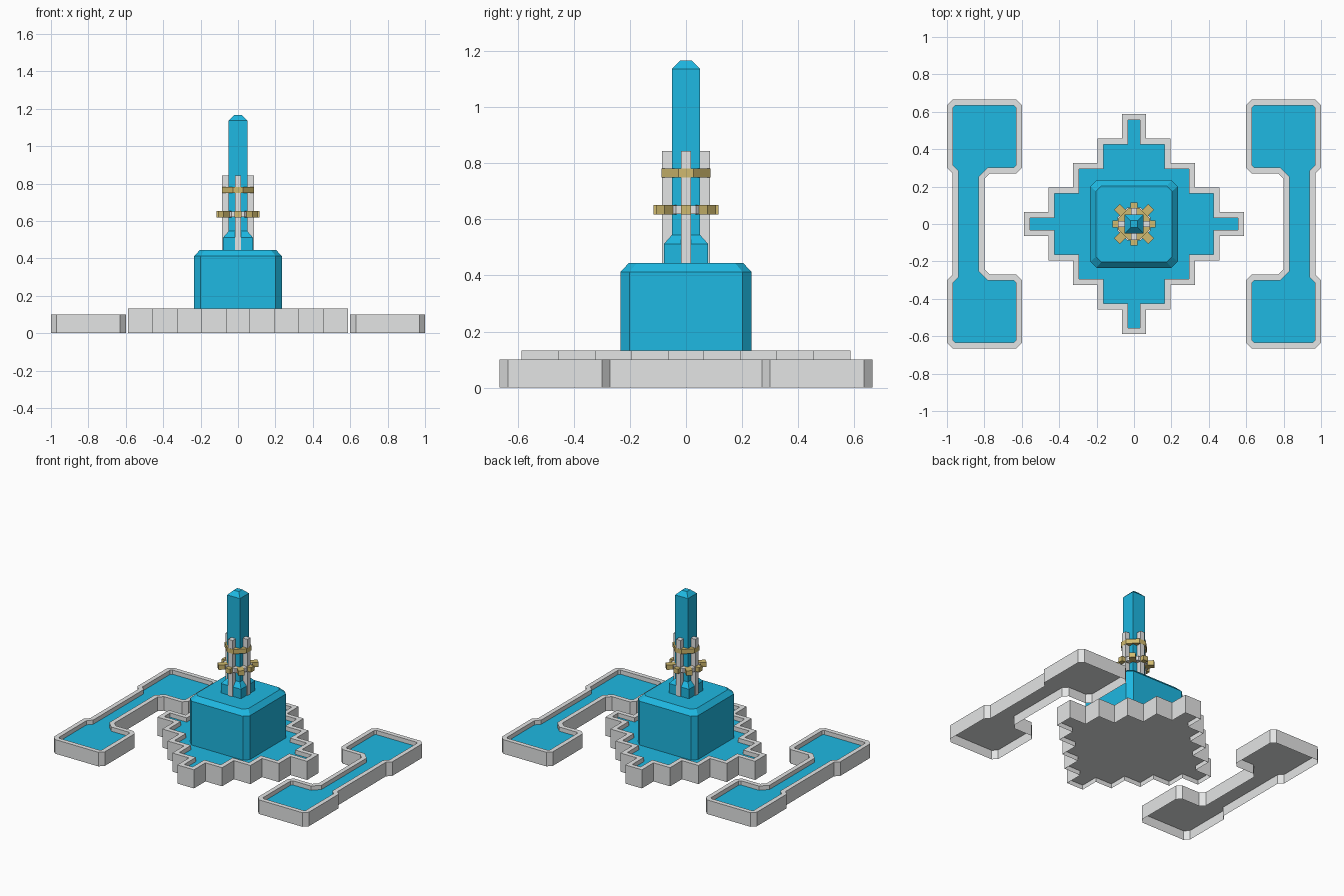
import bpy, bmesh
from math import pi
from mathutils import Matrix

cube = bpy.data.objects.get("Cube")
if cube:
    bpy.data.objects.remove(cube, do_unlink=True)


def material(name, rgb):
    m = bpy.data.materials.new(name)
    m.use_nodes = True
    m.diffuse_color = (*rgb, 1)
    m.node_tree.nodes["Principled BSDF"].inputs["Base Color"].default_value = (*rgb, 1)
    return m


BLUE = material("blue", (0.013, 0.48, 0.76))
GREY = material("pale_grey", (0.77, 0.78, 0.78))
GOLD = material("brass", (0.63, 0.49, 0.16))


def finish(bm, name, *mats):
    mesh = bpy.data.meshes.new(name)
    bm.to_mesh(mesh)
    bm.free()
    for m in mats:
        mesh.materials.append(m)
    obj = bpy.data.objects.new(name, mesh)
    bpy.context.collection.objects.link(obj)
    return obj


def loft(name, outline, sections, mat):
    """Stack scaled copies of an outline, sections being (scale, z)."""
    bm = bmesh.new()
    rings = [[bm.verts.new((x * s, y * s, z)) for x, y in outline] for s, z in sections]
    n = len(outline)
    for a, b in zip(rings, rings[1:]):
        for i in range(n):
            j = (i + 1) % n
            bm.faces.new((a[i], a[j], b[j], b[i]))
    bm.faces.new(rings[0])
    bm.faces.new(rings[-1])
    bmesh.ops.recalc_face_normals(bm, faces=bm.faces)
    return finish(bm, name, mat)


def basin(name, outline, height, hollow, rim=0.032, depth=0.03):
    """Tray with a raised rim, a sunken coloured floor and a hollow underside."""
    bm = bmesh.new()
    levels = [[bm.verts.new((x, y, z)) for x, y in outline] for z in (0, height)]
    n = len(outline)
    for i in range(n):
        j = (i + 1) % n
        bm.faces.new((levels[0][i], levels[0][j], levels[1][j], levels[1][i]))
    top = bm.faces.new(levels[1])
    bmesh.ops.recalc_face_normals(bm, faces=bm.faces)
    if top.normal.z < 0:
        bmesh.ops.reverse_faces(bm, faces=bm.faces)
    bmesh.ops.inset_region(bm, faces=[top], thickness=rim, use_even_offset=True)
    floor = bmesh.ops.extrude_discrete_faces(bm, faces=[top])["faces"][0]
    for v in floor.verts:
        v.co.z -= depth
    floor.material_index = 1
    # Grey panel closing the hollow underside
    panel = bm.faces.new([bm.verts.new((x, y, hollow)) for x, y in outline])
    panel.normal_update()
    if panel.normal.z > 0:
        panel.normal_flip()
    return finish(bm, name, GREY, BLUE)


def box(name, size, loc, mat, angle=0):
    """Box placed by its centre, then turned about the z axis."""
    bm = bmesh.new()
    bmesh.ops.create_cube(bm, size=1, matrix=Matrix.Rotation(angle, 4, "Z")
                          @ Matrix.Translation(loc) @ Matrix.Diagonal((*size, 1)))
    return finish(bm, name, mat)


def turned(quarter):
    """Repeat a quarter outline four times around the centre."""
    points = []
    for _ in range(4):
        points += quarter
        quarter = [(-y, x) for x, y in quarter]
    return points


# Stepped central basin from a quarter staircase
steps = [0.065, 0.195, 0.325, 0.457, 0.587]
stairs = []
for i in range(4):
    stairs += [(steps[4 - i], steps[i]), (steps[3 - i], steps[i])]
stairs.append((steps[0], steps[4]))
basin("central_basin", turned(stairs), 0.132, 0.032)

# Side basins: two wide pads joined by a narrow channel
half = [(0.97, 0.27), (1, 0.3), (1, 0.635), (0.97, 0.665), (0.63, 0.665), (0.6, 0.635),
        (0.6, 0.3), (0.63, 0.27), (0.77, 0.27), (0.8, 0.24)]
pad = half + [(x, -y) for x, y in reversed(half)]
for side, s in (("left", 1), ("right", -1)):
    basin(side + "_side_basin", [(s * x, y) for x, y in pad], 0.1, 0.066)

# Main block with chamfered upright edges and a sloped shoulder
loft("main_block", turned([(1, -0.86), (1, 0.86)]),
     [(0.234, 0.102), (0.234, 0.413), (0.203, 0.445)], BLUE)

# Pedestal and spire
square = turned([(1, 1)])
loft("pedestal", square, [(0.079, 0.44), (0.079, 0.512), (0.05, 0.545)], BLUE)
loft("spire", square, [(0.05, 0.5), (0.05, 1.136), (0.02, 1.166)], BLUE)

# Eight-sided collars
loft("upper_collar", turned([(1, -0.3), (1, 0.3)]), [(0.0865, 0.75), (0.0865, 0.782)], GOLD)
loft("lower_collar", turned([(1, -0.414), (1, 0.414)]), [(0.087, 0.62), (0.087, 0.65)], GREY)

# Upright bars on each face, and eight studs around the lower collar
for i in range(4):
    box(f"upright_bar_{i + 1}", (0.045, 0.034, 0.4), (0.063, 0, 0.644), GREY, i * pi / 2)
for i in range(8):
    width, reach = (0.042, 0.13) if i % 2 else (0.036, 0.116)
    box(f"stud_{i + 1}", (0.06, width, 0.034), (reach - 0.03, 0, 0.635), GOLD, i * pi / 4)
